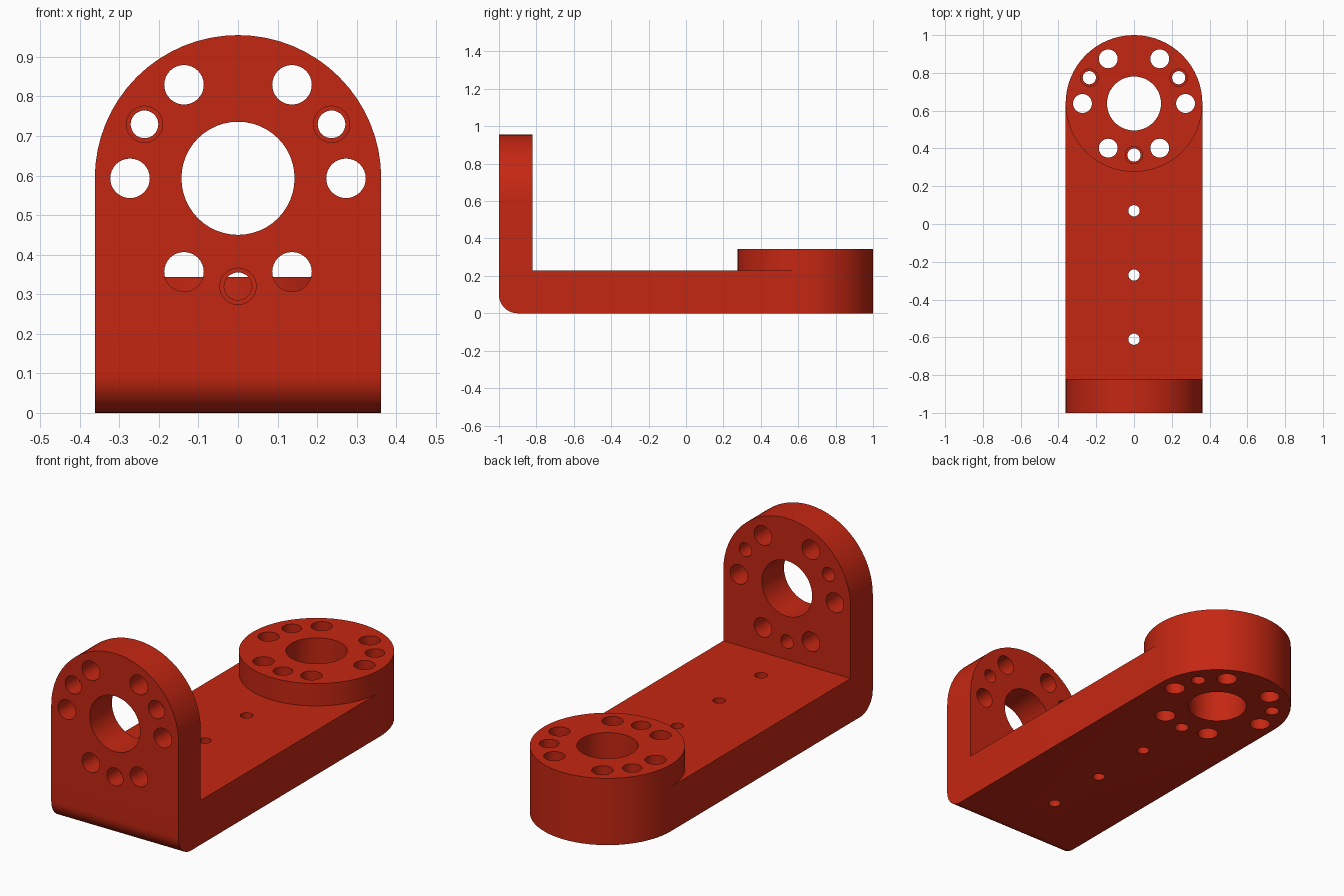
import bpy, bmesh
from math import sin, cos, pi, radians

cube = bpy.data.objects.get("Cube")
if cube:
    bpy.data.objects.remove(cube, do_unlink=True)

R = 0.362            # outer radius and half width
BASE_TOP = 0.228
DISC_TOP = 0.343
DISC_Y = 0.638       # centre of the mounting disc
WALL_Z = 0.593       # centre of the upright flange
WALL_BACK = -0.82

red = bpy.data.materials.new("red paint")
red.use_nodes = True
colour = (0.56, 0.02, 0.006, 1)
red.diffuse_color = colour
red.node_tree.nodes["Principled BSDF"].inputs["Base Color"].default_value = colour


def arc(cx, cy, r, start, end, steps):
    angles = [start + (end - start) * i / steps for i in range(steps + 1)]
    return [(cx + r * cos(a), cy + r * sin(a)) for a in angles]


def circle(cx, cy, r, steps=48):
    return arc(cx, cy, r, 0, 2 * pi, steps)[:-1]


def prisms(name, outlines, axis, lo, hi):
    """Extrude closed outlines along y or z into one object."""
    bm = bmesh.new()
    for outline in outlines:
        rings = [[bm.verts.new((u, v, h) if axis == "z" else (u, h, v))
                  for u, v in outline] for h in (lo, hi)]
        for ring in rings:
            bm.faces.new(ring)
        for i in range(len(outline)):
            bm.faces.new((rings[0][i - 1], rings[0][i], rings[1][i], rings[1][i - 1]))
    bmesh.ops.recalc_face_normals(bm, faces=bm.faces)
    mesh = bpy.data.meshes.new(name)
    bm.to_mesh(mesh)
    bm.free()
    obj = bpy.data.objects.new(name, mesh)
    bpy.context.collection.objects.link(obj)
    mesh.materials.append(red)
    return obj


def select(obj):
    bpy.ops.object.select_all(action="DESELECT")
    obj.select_set(True)
    bpy.context.view_layer.objects.active = obj


def cut(obj, cutter):
    mod = obj.modifiers.new("holes", "BOOLEAN")
    mod.operation = "DIFFERENCE"
    mod.solver = "EXACT"
    mod.object = cutter
    select(obj)
    bpy.ops.object.modifier_apply(modifier=mod.name)


def on_bolt_circle(cy, angles, r):
    d = 0.273
    return [circle(d * cos(radians(a)), cy + d * sin(radians(a)), r, 32) for a in angles]


def flange_holes(cy):
    """Central bore, six large holes and three screw holes."""
    return ([circle(0, cy, 0.143)]
            + on_bolt_circle(cy, range(0, 360, 60), 0.05)
            + on_bolt_circle(cy, (30, 150, 270), 0.035))


# Base plate with one round end and a rounded lower front edge
base = prisms("base_plate", [[(-R, -1), (R, -1)] + arc(0, DISC_Y, R, 0, pi, 32)],
              "z", 0, BASE_TOP)
bm = bmesh.new()
bm.from_mesh(base.data)
front_edge = [e for e in bm.edges if all(v.co.y < -0.99 and v.co.z < 0.01 for v in e.verts)]
bmesh.ops.bevel(bm, geom=front_edge, offset=0.1, segments=10, profile=0.5, affect="EDGES")
bm.to_mesh(base.data)
bm.free()

# Upright flange and raised disc
wall = prisms("upright_flange", [[(-R, BASE_TOP), (R, BASE_TOP)] + arc(0, WALL_Z, R, 0, pi, 32)],
              "y", -1, WALL_BACK)
disc = prisms("mounting_disc", [circle(0, DISC_Y, R, 64)], "z", BASE_TOP, DISC_TOP)

# Hole cutters, including counterbores and the row along the base
disc_cutter = prisms("disc_hole_cutter", flange_holes(DISC_Y), "z", -0.1, 0.5)
disc_bores = prisms("disc_counterbore_cutter",
                    on_bolt_circle(DISC_Y, (30, 150, 270), 0.046), "z", 0.18, 0.5)
row_cutter = prisms("row_hole_cutter",
                    [circle(0, y, 0.03, 32) for y in (0.07, -0.27, -0.61)], "z", -0.1, 0.5)
wall_cutter = prisms("wall_hole_cutter", flange_holes(WALL_Z), "y", -1.1, -0.7)
wall_bores = prisms("wall_counterbore_cutter",
                    on_bolt_circle(WALL_Z, (30, 150, 270), 0.046), "y", -1.1, -0.9)

for part, cutters in ((base, (disc_cutter, disc_bores, row_cutter)),
                      (disc, (disc_cutter, disc_bores)),
                      (wall, (wall_cutter, wall_bores))):
    for cutter in cutters:
        cut(part, cutter)
    select(part)
    bpy.ops.object.shade_smooth_by_angle(angle=radians(30))

for cutter in (disc_cutter, disc_bores, row_cutter, wall_cutter, wall_bores):
    bpy.data.objects.remove(cutter, do_unlink=True)
